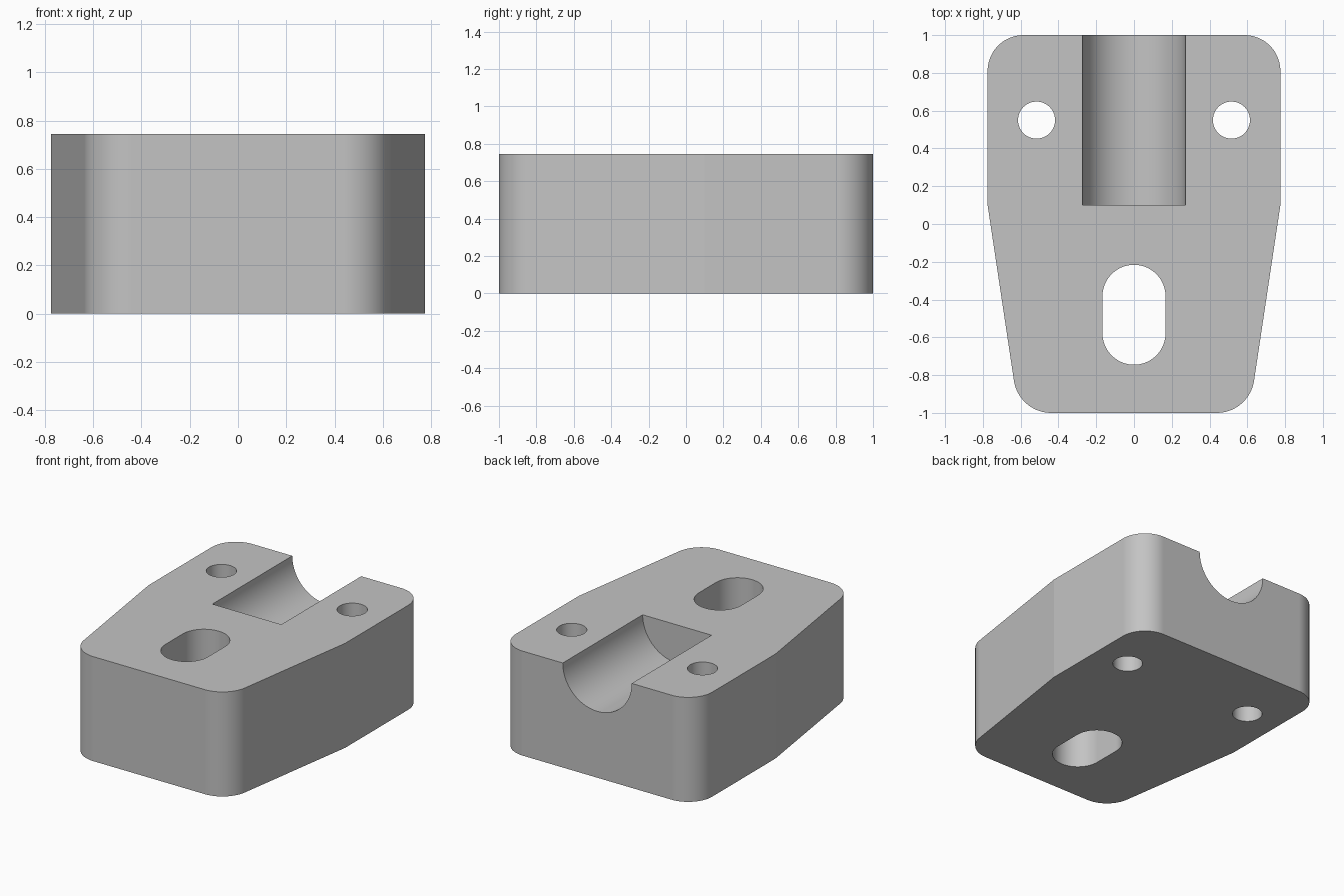
import bpy, bmesh
from math import cos, sin, pi, tan, radians
from mathutils import Vector

HEIGHT = 0.745

cube = bpy.data.objects.get("Cube")
if cube:
    bpy.data.objects.remove(cube, do_unlink=True)

# Single plain grey
grey = bpy.data.materials.new("plain grey")
grey.use_nodes = True
colour = (0.55, 0.55, 0.55, 1)
grey.diffuse_color = colour
grey.node_tree.nodes["Principled BSDF"].inputs["Base Color"].default_value = colour


def arc(cx, cy, r, start, end, n):
    """Points on a circular arc, angles in degrees."""
    angles = [radians(start + (end - start) * i / n) for i in range(n + 1)]
    return [(cx + r * cos(a), cy + r * sin(a)) for a in angles]


def fillet(prev, corner, nxt, r, n=24):
    """Round one corner of a counter-clockwise outline."""
    prev, corner, nxt = Vector(prev), Vector(corner), Vector(nxt)
    a, b = (prev - corner).normalized(), (nxt - corner).normalized()
    half = a.angle(b) / 2
    centre = corner + (a + b).normalized() * r / sin(half)
    first = corner + a * r / tan(half) - centre
    turn = pi - 2 * half
    pts = []
    for i in range(n + 1):
        t = turn * i / n
        pts.append((centre.x + first.x * cos(t) - first.y * sin(t),
                    centre.y + first.x * sin(t) + first.y * cos(t)))
    return pts


def prism(name, outline, place, depth):
    """Extrude an outline along a vector; place maps 2D points to 3D."""
    bm = bmesh.new()
    face = bm.faces.new([bm.verts.new(place(u, v)) for u, v in outline])
    new = bmesh.ops.extrude_face_region(bm, geom=[face])["geom"]
    bmesh.ops.translate(bm, vec=depth,
                        verts=[v for v in new if isinstance(v, bmesh.types.BMVert)])
    bmesh.ops.recalc_face_normals(bm, faces=bm.faces)
    mesh = bpy.data.meshes.new(name)
    bm.to_mesh(mesh)
    bm.free()
    mesh.materials.append(grey)
    obj = bpy.data.objects.new(name, mesh)
    bpy.context.collection.objects.link(obj)
    return obj


# Tapered block with rounded vertical corners
front, shoulder, back = (0.61, -1), (0.775, 0.1), (0.775, 1)
right_side = (fillet((0, -1), front, shoulder, 0.2) + [shoulder]
              + fillet(shoulder, back, (0, 1), 0.19))
outline = right_side + [(-x, y) for x, y in reversed(right_side)]
block = prism("clamp_block", outline, lambda u, v: (u, v, 0), (0, 0, HEIGHT))

# Cutters: two bolt holes, an oblong slot and a round-bottomed channel
flat = lambda u, v: (u, v, -0.1)
through = (0, 0, HEIGHT + 0.2)
cutters = [prism("bolt_hole_cutter", arc(s * 0.516, 0.55, 0.098, 0, 360, 64)[:-1],
                 flat, through) for s in (-1, 1)]
slot = arc(0, -0.383, 0.167, 0, 180, 40) + arc(0, -0.578, 0.167, 180, 360, 40)
cutters.append(prism("slot_cutter", slot, flat, through))
channel = arc(0, HEIGHT, 0.272, 180, 360, 48) + [(0.272, 1), (-0.272, 1)]
cutters.append(prism("channel_cutter", channel, lambda u, v: (u, 0.1, v), (0, 1.2, 0)))

bpy.ops.object.select_all(action='DESELECT')
bpy.context.view_layer.objects.active = block
block.select_set(True)
for cutter in cutters:
    cutter.hide_render = True
    mod = block.modifiers.new("cut", 'BOOLEAN')
    mod.operation = 'DIFFERENCE'
    mod.solver = 'EXACT'
    mod.object = cutter
    bpy.ops.object.modifier_apply(modifier=mod.name)
for cutter in cutters:
    bpy.data.objects.remove(cutter, do_unlink=True)

# Smooth curved walls, crisp rims and shoulder creases
bpy.ops.object.shade_smooth_by_angle(angle=radians(6.5))
weighted = block.modifiers.new("flat walls", 'WEIGHTED_NORMAL')
weighted.keep_sharp = True
